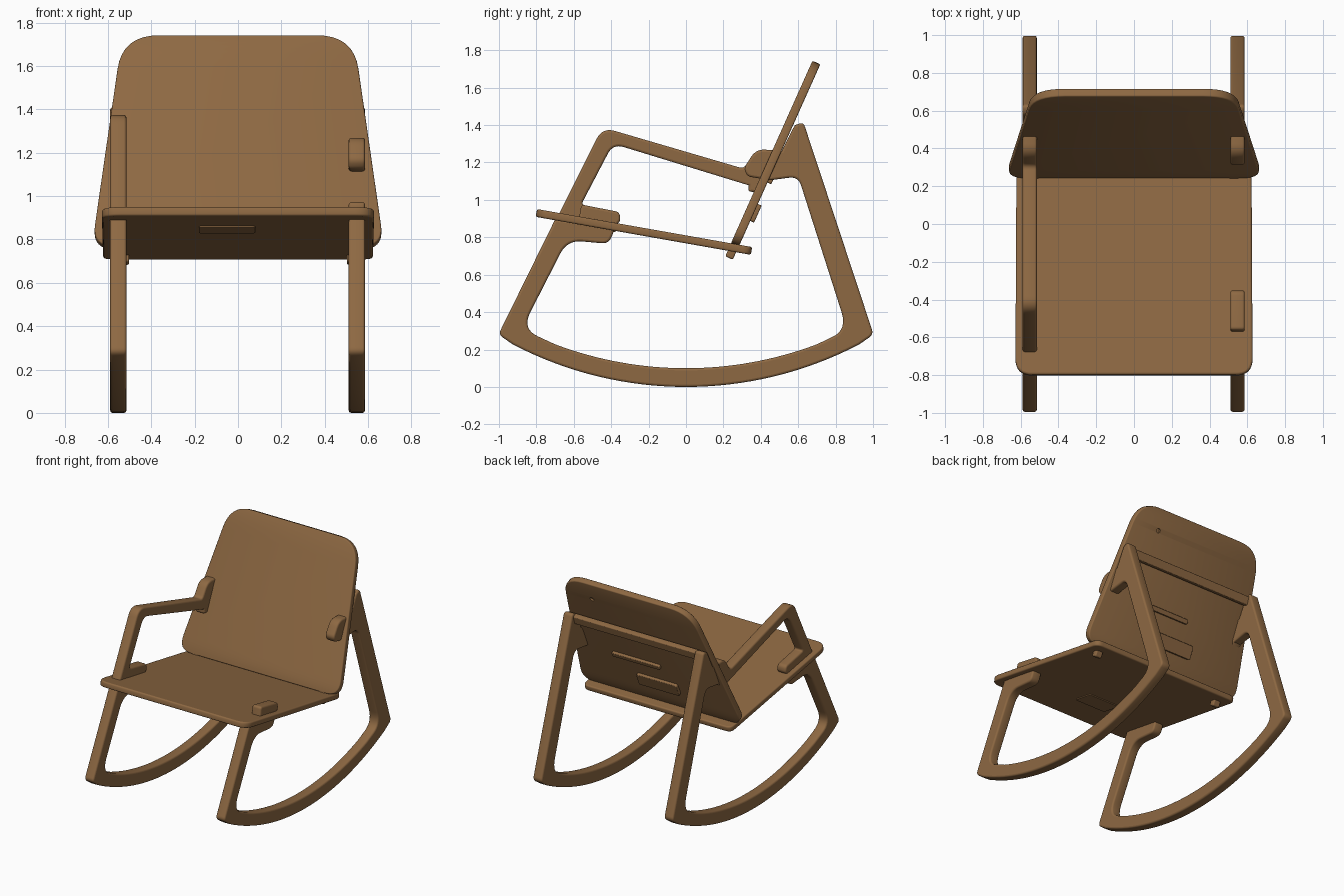
import bpy, math
from mathutils import Matrix, Vector

if "Cube" in bpy.data.objects:
    bpy.data.objects.remove(bpy.data.objects["Cube"])

wood = bpy.data.materials.new("brown wood")
wood.diffuse_color = (0.27, 0.14, 0.055, 1)
wood.use_nodes = True
wood.node_tree.nodes["Principled BSDF"].inputs["Base Color"].default_value = wood.diffuse_color


def rounded(points):
    """Round each corner (x, y, cut length) of a closed outline."""
    out = []
    for i, p in enumerate(points):
        c = Vector(p[:2])
        r = p[2] if len(p) > 2 else 0
        if not r:
            out.append(c)
            continue
        a = Vector(points[i - 1][:2]) - c
        b = Vector(points[(i + 1) % len(points)][:2]) - c
        a = c + a.normalized() * min(r, a.length * 0.48)
        b = c + b.normalized() * min(r, b.length * 0.48)
        for k in range(9):
            t = k / 8
            out.append(a * (1 - t) ** 2 + c * 2 * t * (1 - t) + b * t * t)
    return out


def board(name, outlines, thickness, frame, edge=0.008):
    """Flat board with soft edges from one outline and optional holes."""
    cu = bpy.data.curves.new(name, 'CURVE')
    cu.dimensions = '2D'
    cu.fill_mode = 'BOTH'
    cu.extrude = thickness / 2 - edge
    cu.bevel_depth = edge
    cu.bevel_resolution = 2
    cu.offset = -edge
    for outline in outlines:
        pts = rounded(outline)
        sp = cu.splines.new('POLY')
        sp.points.add(len(pts) - 1)
        for q, p in zip(sp.points, pts):
            q.co = (p.x, p.y, 0, 1)
        sp.use_cyclic_u = True
    ob = bpy.data.objects.new(name, cu)
    bpy.context.collection.objects.link(ob)
    ob.matrix_world = frame
    bpy.ops.object.select_all(action='DESELECT')
    ob.select_set(True)
    bpy.context.view_layer.objects.active = ob
    bpy.ops.object.convert(target='MESH')
    ob = bpy.context.object
    ob.name = name
    ob.data.materials.clear()
    ob.data.materials.append(wood)
    bpy.ops.object.shade_smooth_by_angle(angle=math.radians(35))
    return ob


def plane(origin, u, v):
    """Placement whose local x and y run along u and v."""
    u, v = Vector(u).normalized(), Vector(v).normalized()
    m = Matrix((u, v, u.cross(v))).transposed().to_4x4()
    m.translation = origin
    return m


def rect(x0, x1, y0, y1, r):
    return [(x0, y0, r), (x1, y0, r), (x1, y1, r), (x0, y1, r)]


def arc(half, low, radius, flip=False):
    ys = [half * (k / 16 - 1) for k in range(33)]
    pts = [(y, low + radius - math.sqrt(radius ** 2 - y * y)) for y in ys]
    return pts[::-1] if flip else pts


# Side frame outlines in (y, z)
outer = arc(0.925, 0.0, 2.0) + [
    (1.003, 0.28, 0.03), (0.628, 1.415, 0.025), (0.582, 1.4, 0.015),
    (0.512, 1.262), (0.375, 1.272, 0.05), (0.308, 1.167, 0.025)]
back_inner = [(0.45, 1.105), (0.60, 1.125, 0.05), (0.862, 0.305, 0.1)]
front_inner = arc(0.7, 0.1, 1.98, True) + [
    (-0.878, 0.31, 0.1), (-0.635, 0.785, 0.08), (-0.415, 0.765, 0.04),
    (-0.385, 0.83, 0.03), (-0.385, 0.86), (-0.35, 0.885, 0.02),
    (-0.355, 0.935, 0.025), (-0.56, 0.975, 0.02)]
front_foot = (-1.003, 0.28, 0.03)

open_frame = outer + [(0.33, 1.125, 0.02)] + back_inner + front_inner + [
    (-0.575, 0.88), (-0.70, 0.895), front_foot]
arm_frame = outer + [(-0.447, 1.388, 0.07), front_foot]
arm_hole = back_inner + front_inner + [
    (-0.39, 1.3, 0.06), (0.335, 1.078), (0.335, 1.045, 0.01), (0.385, 1.04)]

side = ((0, 1, 0), (0, 0, 1))
board("right_rocker_frame", [open_frame], 0.075, plane((0.548, 0, 0), *side), 0.012)
board("left_rocker_frame_with_arm", [arm_frame, arm_hole], 0.075,
      plane((-0.552, 0, 0), *side), 0.012)

# Seat panel, sloping down to the back
seat_dir = (0, 1.15, -0.203)
seat_at = plane((0, -0.225, 0.8285), (1, 0, 0), seat_dir)
board("seat", [[(-0.628, -0.584, 0.09), (0.628, -0.584, 0.09),
                (0.622, 0.584, 0.05), (-0.622, 0.584, 0.05)]], 0.042, seat_at, 0.01)
board("seat_underside_plate", [rect(-0.18, 0.08, -0.31, -0.15, 0.02)], 0.008,
      seat_at @ Matrix.Translation((0, 0, -0.024)), 0.002)

# Backrest panel, leaning back and narrowing upward
back_at = plane((0, 0.235, 0.70), (1, 0, 0), (0, 0.408, 0.913))
back = board("backrest", [[(-0.674, 0.065, 0.11), (0.674, 0.065, 0.11),
                           (0.533, 1.133, 0.17), (-0.533, 1.133, 0.17)]],
             0.046, back_at, 0.008)

# Blind hole in the back of the backrest
bpy.ops.mesh.primitive_cylinder_add(vertices=24, radius=0.016, depth=0.04)
cutter = bpy.context.object
cutter.name = "hole_cutter"
cutter.matrix_world = back_at @ Matrix.Translation((0.33, 0.98, -0.03))
cutter.hide_render = True
cutter.hide_set(True)
cut = back.modifiers.new("hole", 'BOOLEAN')
cut.operation = 'DIFFERENCE'
cut.object = cutter

# Pegs below the seat and cleats on the back of the backrest
for name, x in (("left_peg", -0.53), ("right_peg", 0.53)):
    board(name, [rect(x - 0.028, x + 0.028, -0.012, 0.1, 0.012)], 0.044, back_at)
behind = back_at @ Matrix.Translation((0, 0, -0.03))
board("lower_cleat", [rect(-0.2, 0.14, 0.215, 0.315, 0.015)], 0.03, behind, 0.005)
board("upper_cleat", [rect(-0.1, 0.3, 0.44, 0.475, 0.012)], 0.03, behind, 0.005)

# Rail joining the tops of the back legs
board("back_rail", [rect(-0.53, 0.53, -0.032, 0.032, 0.005)], 0.042,
      plane((0, 0.592, 1.365), (1, 0, 0), (0, 0.3, 0.95)), 0.006)
